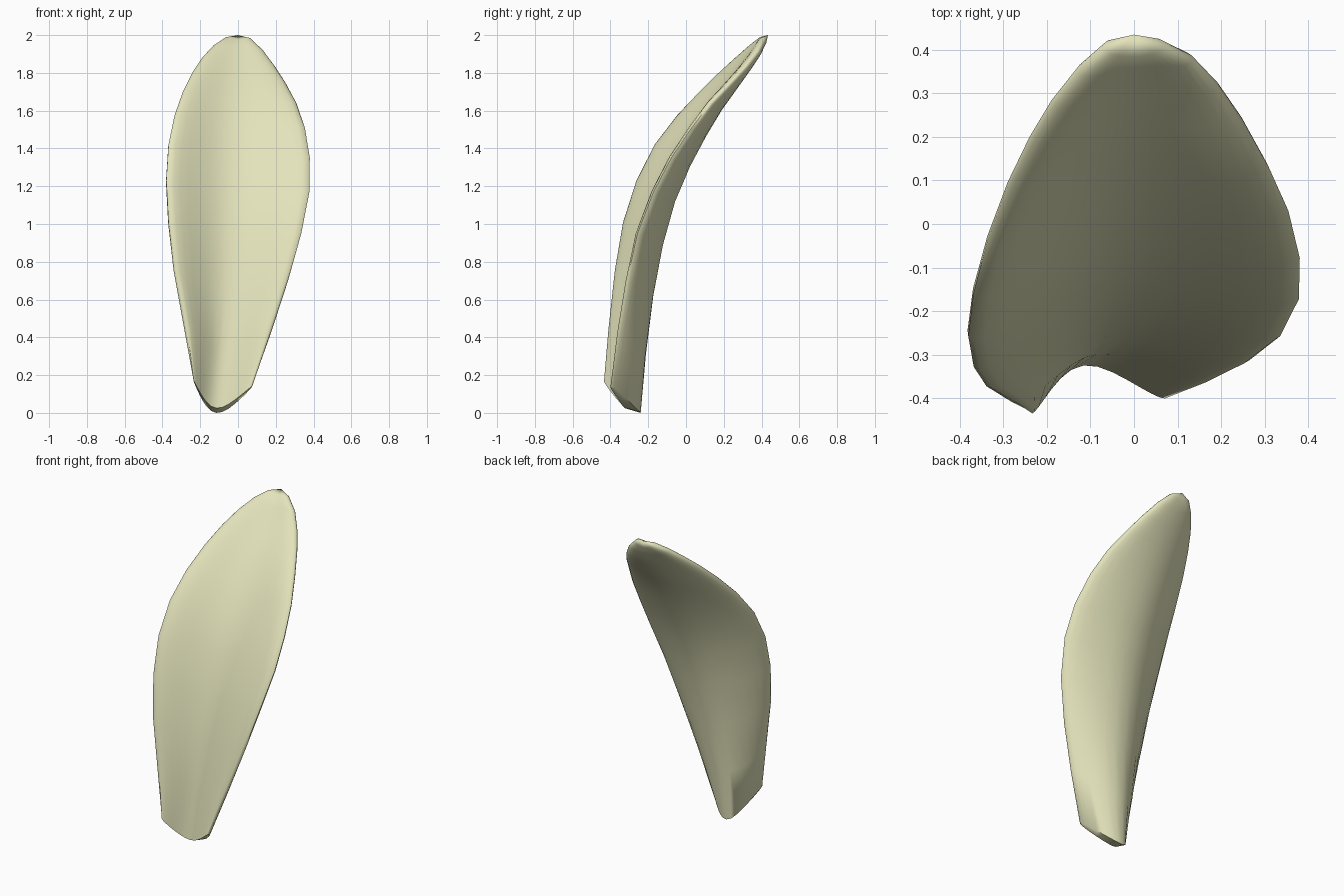
import bpy, bmesh, math
from mathutils import Vector as V

if "Cube" in bpy.data.objects:
    bpy.data.objects.remove(bpy.data.objects["Cube"])

# Rim curves from base to tip (x, y, z)
LEFT = [(-.235, -.43, .17), (-.28, -.408, .45), (-.338, -.372, .76), (-.367, -.328, 1.01),
        (-.38, -.257, 1.23), (-.368, -.16, 1.42), (-.336, -.04, 1.575), (-.29, .085, 1.705),
        (-.24, .19, 1.805), (-.19, .275, 1.88), (-.13, .352, 1.945), (-.068, .408, 1.985)]
RIGHT = [(.075, -.395, .14), (.175, -.358, .43), (.265, -.312, .70), (.335, -.257, .95),
         (.378, -.172, 1.17), (.38, -.078, 1.35), (.354, .03, 1.51), (.309, .13, 1.64),
         (.25, .237, 1.75), (.195, .317, 1.835), (.135, .38, 1.915), (.068, .412, 1.98)]
# Spine of the convex back (x, y, z)
SPINE = [(-.115, -.24, .0), (-.09, -.212, .31), (-.07, -.173, .62), (-.055, -.122, .89),
         (-.042, -.06, 1.12), (-.032, .02, 1.31), (-.025, .105, 1.47), (-.018, .19, 1.61),
         (-.01, .275, 1.73), (-.005, .337, 1.82), (0, .39, 1.90), (0, .422, 1.955)]
TIP = (0, .434, 2.0)
N = 16                                   # columns across the petal
BEND = .6                                # smaller makes the trough more V-shaped


def trough(s):
    """Depth of the cross-section, 1 at the spine and 0 at the rims."""
    return 1 - (math.hypot(s, BEND) - BEND) / (math.hypot(1, BEND) - BEND)


bm = bmesh.new()
front, back = [], []
last = len(SPINE) - 1
for i in range(last + 1):
    l, r, c = V(LEFT[i]), V(RIGHT[i]), V(SPINE[i])
    f = i / last
    up = (V(SPINE[min(i + 1, last)]) - V(SPINE[max(i - 1, 0)])).normalized()
    half = .044 - .022 * f * f                       # half thickness
    power = min(2 + i, 5)                            # lens at base, round rim above
    mid, side = (l + r) / 2, (r - l) / 2
    out = V((0, 1, -.3)).normalized() if i == 0 else up.cross(V((-1, 0, 0))).normalized()
    if out.y < 0:
        out = -out
    sag = c - mid - half * out
    rf, rb = [], []
    for j in range(N + 1):
        s = -math.cos(math.pi * j / N)   # columns bunch up toward the rim
        p = mid + side * s + sag * trough(s)
        slope = (trough(s + .01) - trough(s - .01)) / .02
        n = out if i == 0 else up.cross(side + slope * sag).normalized()
        t = half * math.sqrt(max(0, 1 - abs(s) ** power))
        vb = bm.verts.new(p + n * t)
        rb.append(vb)
        rf.append(vb if j in (0, N) else bm.verts.new(p - n * t))
    front.append(rf)
    back.append(rb)

# Skin both sides, close the tip and cap the base
tip = bm.verts.new(TIP)
for rows in (front, back):
    for a, b in zip(rows, rows[1:]):
        for j in range(N):
            bm.faces.new((a[j], a[j + 1], b[j + 1], b[j]))
    for j in range(N):
        bm.faces.new((rows[-1][j], rows[-1][j + 1], tip))
for j in range(N):
    quad = (front[0][j], front[0][j + 1], back[0][j + 1], back[0][j])
    bm.faces.new(list(dict.fromkeys(quad)))
bmesh.ops.recalc_face_normals(bm, faces=bm.faces[:])

mesh = bpy.data.meshes.new("petal")
bm.to_mesh(mesh)
bm.free()
petal = bpy.data.objects.new("petal", mesh)
bpy.context.collection.objects.link(petal)
mat = bpy.data.materials.new("pale_yellow")
mat.diffuse_color = (.77, .77, .50, 1)
mat.use_nodes = True
mat.node_tree.nodes["Principled BSDF"].inputs["Base Color"].default_value = mat.diffuse_color
mesh.materials.append(mat)
bpy.context.view_layer.objects.active = petal
petal.select_set(True)
bpy.ops.object.shade_smooth_by_angle(angle=math.radians(60))
